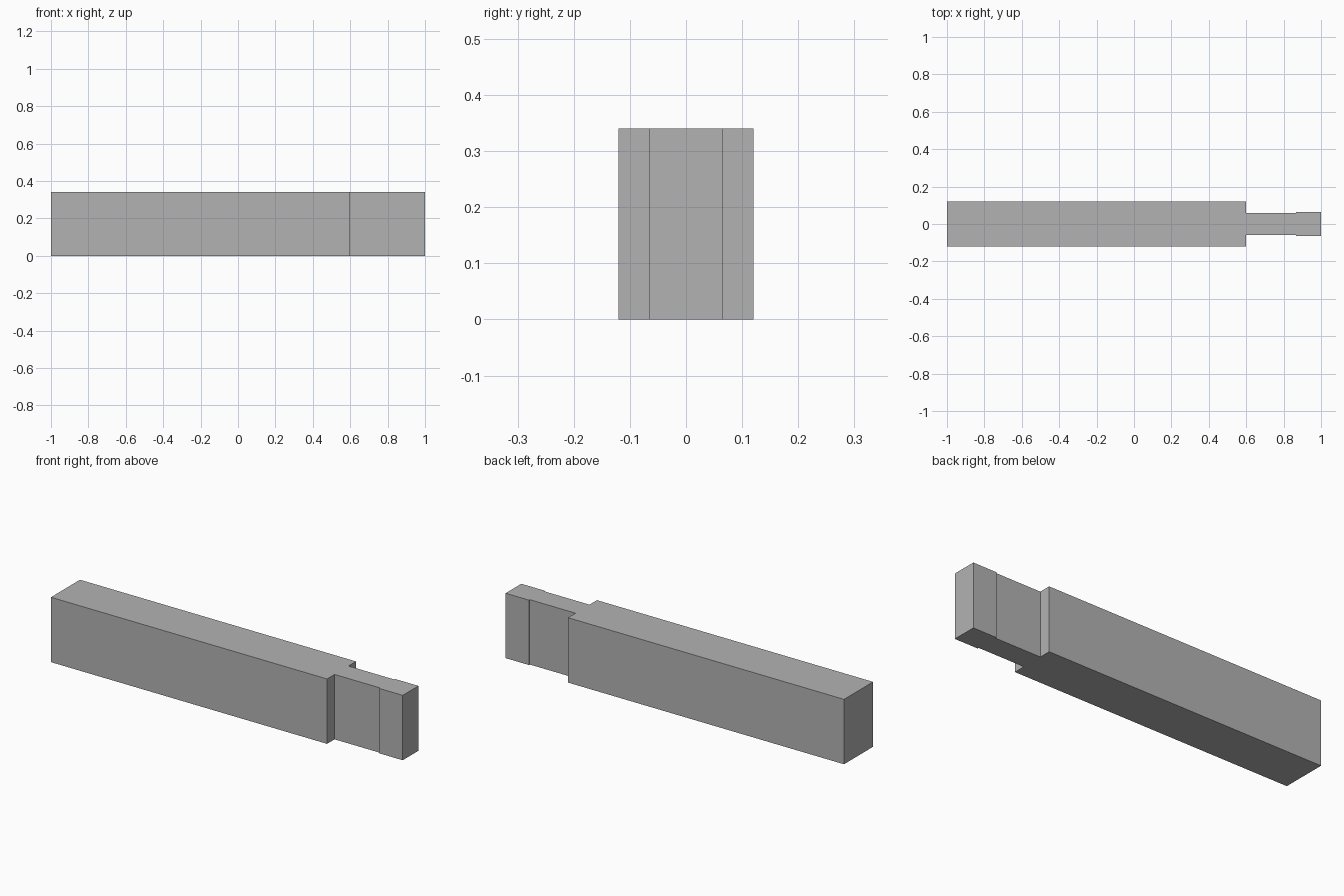
import bpy
import bmesh

cube = bpy.data.objects.get("Cube")
if cube:
    bpy.data.objects.remove(cube, do_unlink=True)

HEIGHT = 0.34

grey = bpy.data.materials.new("plain grey")
grey.use_nodes = True
colour = (0.45, 0.45, 0.45, 1)
grey.diffuse_color = colour
grey.node_tree.nodes["Principled BSDF"].inputs["Base Color"].default_value = colour

# Half outline seen from above: wide body, narrow neck, slightly wider end
half = [(-1, 0.12), (0.6, 0.12), (0.6, 0.058), (0.865, 0.058), (0.865, 0.065), (1, 0.065)]
outline = [(x, -y) for x, y in half] + half[::-1]

# Extrude the mirrored outline into one solid bar
bm = bmesh.new()
base = bm.faces.new([bm.verts.new((x, y, 0)) for x, y in outline])
top = bmesh.ops.extrude_face_region(bm, geom=[base], use_keep_orig=True)
verts = [v for v in top["geom"] if isinstance(v, bmesh.types.BMVert)]
bmesh.ops.translate(bm, verts=verts, vec=(0, 0, HEIGHT))
bmesh.ops.recalc_face_normals(bm, faces=bm.faces)

mesh = bpy.data.meshes.new("stepped_bar")
bm.to_mesh(mesh)
bm.free()
mesh.materials.append(grey)
bar = bpy.data.objects.new("stepped_bar", mesh)
bpy.context.collection.objects.link(bar)
